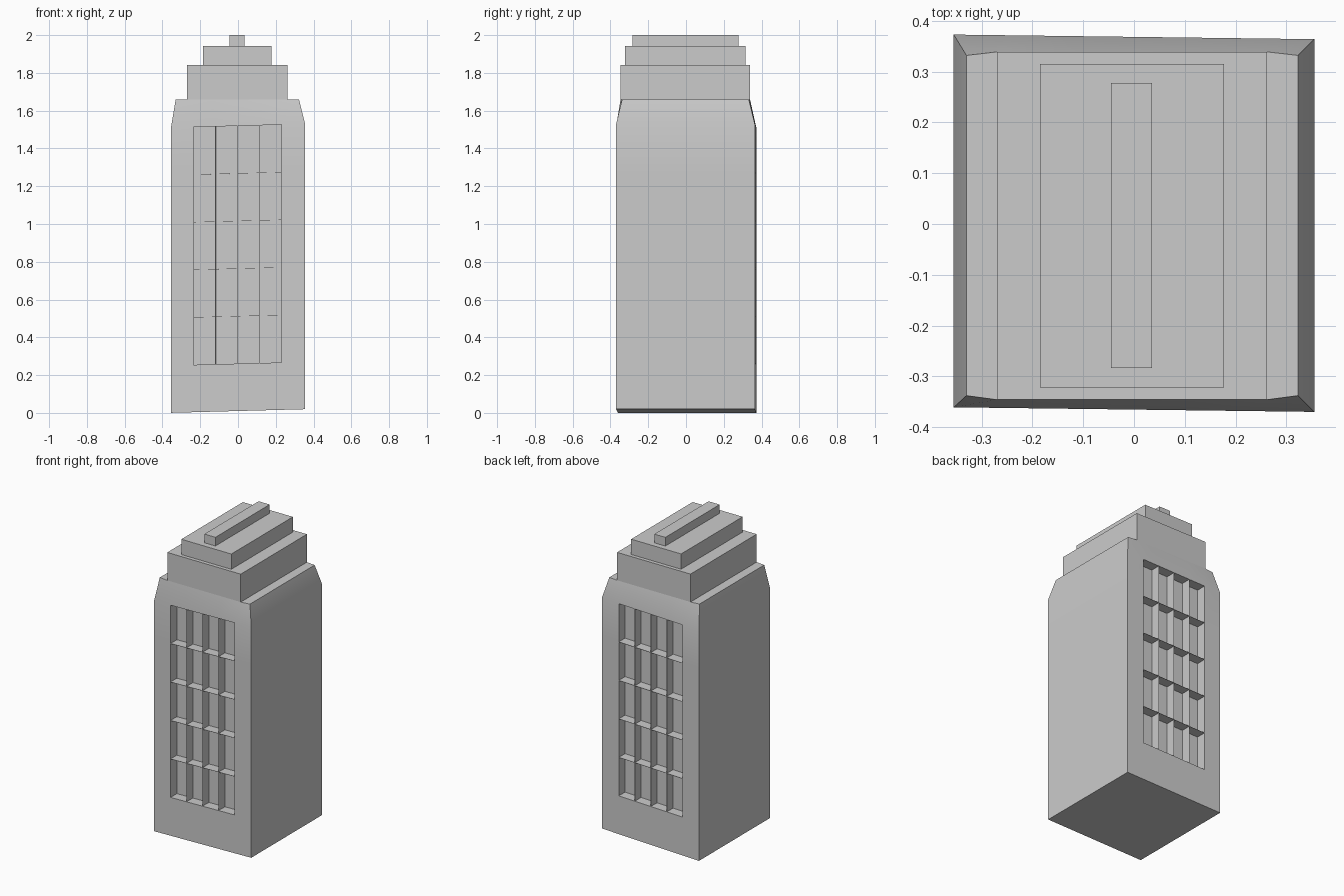
import bpy, bmesh
from math import radians

if "Cube" in bpy.data.objects:
    bpy.data.objects.remove(bpy.data.objects["Cube"])


def add_mesh(name, bm):
    mesh = bpy.data.meshes.new(name)
    bm.to_mesh(mesh)
    bm.free()
    obj = bpy.data.objects.new(name, mesh)
    bpy.context.collection.objects.link(obj)
    return obj


def box(name, x0, x1, y0, y1, z0, z1):
    bm = bmesh.new()
    bmesh.ops.create_cube(bm, size=1)
    for v in bm.verts:
        v.co = (x1 if v.co.x > 0 else x0,
                y1 if v.co.y > 0 else y0,
                z1 if v.co.z > 0 else z0)
    return add_mesh(name, bm)


# Tower body: slightly skewed rings stacked from the ground to the shoulder
cols = [-0.355, -0.236, -0.119, -0.002, 0.115, 0.232, 0.355]
rows = [0.01] + [0.26 + 0.252 * i for i in range(6)]
bm = bmesh.new()
rings = []
for z in rows:
    front = [(x, -0.3655 - 0.0127 * x, z + 0.027 * x) for x in cols]
    back = [(x, 0.3685 - 0.0127 * x, z + 0.027 * x) for x in reversed(cols)]
    rings.append([bm.verts.new(p) for p in front + back])

# Tapered shoulder ring, meeting the lowest roof tier front and back
top_cols = [-0.33, -0.27, -0.137, -0.004, 0.129, 0.262, 0.323]
ends = (top_cols[0], top_cols[-1])
front = [(x, -0.338 if x in ends else -0.346, 1.66) for x in top_cols]
back = [(x, 0.332 if x in ends else 0.339, 1.66) for x in reversed(top_cols)]
rings.append([bm.verts.new(p) for p in front + back])

# Skin the rings, remembering the window cells on the front and back
n = 2 * len(cols)
windows = []
for i in range(len(rings) - 1):
    lo, hi = rings[i], rings[i + 1]
    for j in range(n):
        k = (j + 1) % n
        face = bm.faces.new((lo[j], lo[k], hi[k], hi[j]))
        if 1 <= i <= 5 and j % 7 in (1, 2, 3, 4):
            windows.append(face)
bm.faces.new(rings[0][::-1])
bm.faces.new(rings[-1])
bm.normal_update()

# Sunken windows with thin dividers
bmesh.ops.inset_individual(bm, faces=windows, thickness=0.001, depth=0)
bm.normal_update()
bmesh.ops.inset_individual(bm, faces=windows, thickness=0, depth=-0.065)
bm.normal_update()
body = add_mesh("tower_body", bm)
bpy.context.view_layer.objects.active = body
body.select_set(True)
bpy.ops.object.shade_smooth_by_angle(angle=radians(30))

# Stepped roof
box("lower_roof_tier", -0.27, 0.262, -0.346, 0.339, 1.655, 1.843)
box("upper_roof_tier", -0.185, 0.177, -0.322, 0.315, 1.84, 1.943)
box("roof_ridge", -0.045, 0.035, -0.284, 0.278, 1.94, 2.0)
